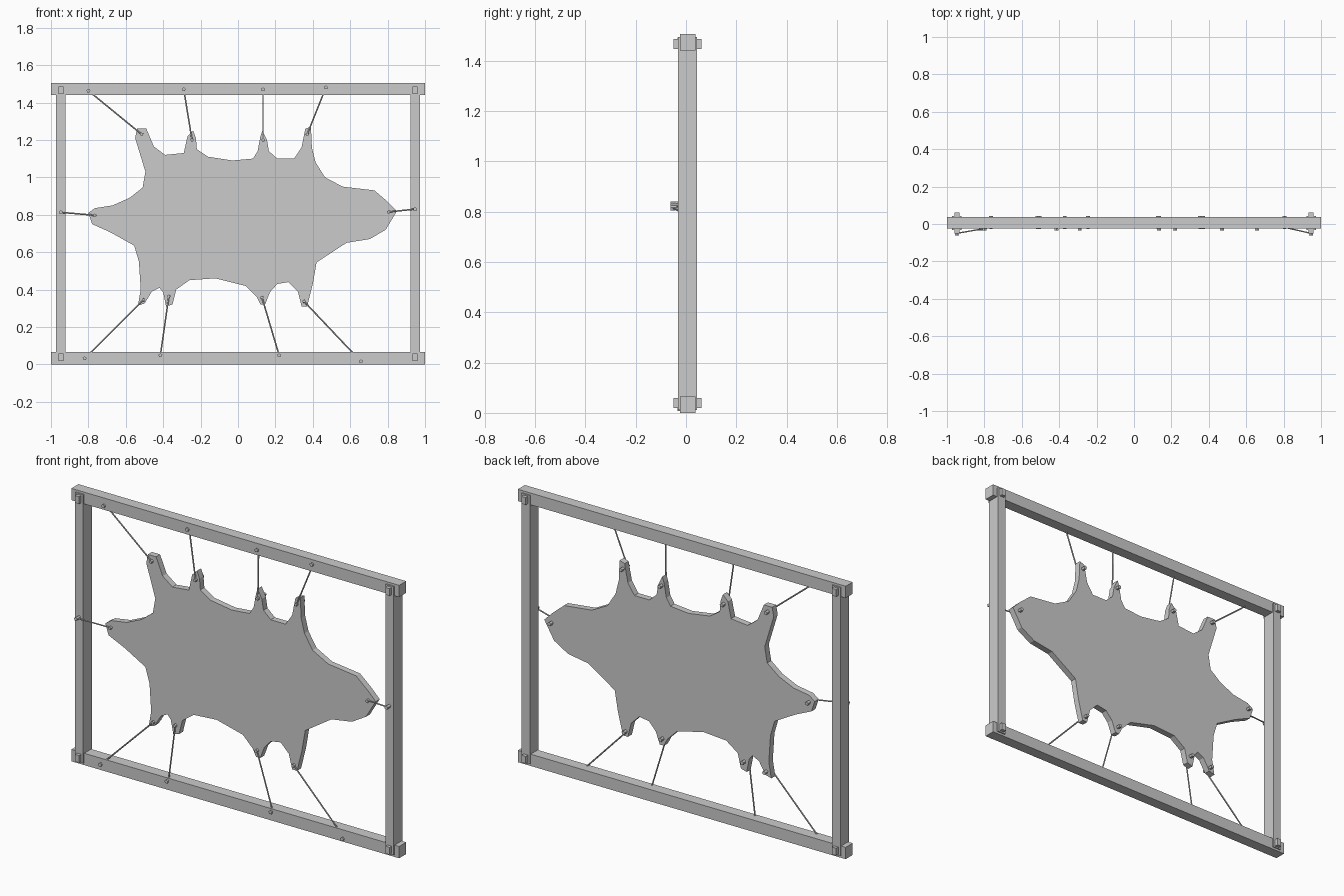
import bpy, bmesh, math
from mathutils import Vector

if "Cube" in bpy.data.objects:
    bpy.data.objects.remove(bpy.data.objects["Cube"])


def finish(name, bm):
    bmesh.ops.recalc_face_normals(bm, faces=bm.faces)
    me = bpy.data.meshes.new(name)
    bm.to_mesh(me)
    bm.free()
    ob = bpy.data.objects.new(name, me)
    bpy.context.collection.objects.link(ob)
    return ob


def box(name, x, y, z):
    bm = bmesh.new()
    bmesh.ops.create_cube(bm, size=1)
    for v in bm.verts:
        for i, (lo, hi) in enumerate((x, y, z)):
            v.co[i] = lo if v.co[i] < 0 else hi
    return finish(name, bm)


def rod(name, a, b, r1, r2, sides):
    a, b = Vector(a), Vector(b)
    d = b - a
    bm = bmesh.new()
    bmesh.ops.create_cone(bm, cap_ends=True, segments=sides,
                          radius1=r1, radius2=r2, depth=d.length)
    rot = d.to_track_quat('Z', 'Y')
    for v in bm.verts:
        v.co = rot @ v.co + (a + b) / 2
    return finish(name, bm)


# Frame: rails, posts and the pegs through each corner
for name, z in (("bottom", 0.0), ("top", 1.44)):
    box(name + "_rail", (-1, 1), (-0.024, 0.037), (z, z + 0.065))
for side, s in (("left", -1), ("right", 1)):
    x = s * 0.947
    box(side + "_post", (x - 0.025, x + 0.025), (-0.032, 0.044), (0.012, 1.493))
    for z in (0.039, 1.466):
        box(side + "_corner_peg", (x - 0.013, x + 0.013), (-0.05, 0.0625), (z - 0.02, z + 0.02))

# Stretched hide: outline in hundredths of a unit, clockwise from the top left leg
outline = [
    (-54, 126), (-49, 126), (-45, 116.5), (-39, 112), (-29, 113), (-27, 122),
    (-24, 125), (-22.5, 121), (-22, 115), (-16, 111), (-3, 109), (8, 110),
    (10.5, 114), (12, 122), (13, 125), (15.5, 120), (16.5, 114), (21, 110),
    (30, 110), (34, 116), (36, 126), (39, 127), (39.5, 116), (41.5, 108),
    (46.5, 100), (56, 95), (73, 93), (80, 87), (85, 82), (79, 72),
    (70.5, 67), (58, 65), (42, 54.5), (40, 43), (37, 31), (34, 31),
    (32, 39), (27, 44), (21, 43), (17, 38.5), (14.5, 32), (12, 32),
    (10, 36), (4, 42), (-12, 46), (-26, 45), (-33, 40), (-35, 32),
    (-38.5, 31), (-40, 38.5), (-42, 41), (-46, 39), (-50, 32.5), (-53.5, 31.5),
    (-52, 40), (-53, 55), (-55.5, 63.5), (-68, 70.5), (-78, 75), (-80, 81),
    (-76.5, 83.5), (-67, 85), (-58, 89), (-51, 94.5), (-49.5, 103), (-55, 121)]
bm = bmesh.new()
face = bm.faces.new([bm.verts.new((x / 100, -0.014, z / 100)) for x, z in outline])
ext = bmesh.ops.extrude_face_region(bm, geom=[face], use_keep_orig=True)
for v in ext["geom"]:
    if isinstance(v, bmesh.types.BMVert):
        v.co.y = 0.021
finish("hide", bm)

# Cords: frame end (x, z), hide end (x, z)
cords = [
    ((-0.80, 1.463), (-0.515, 1.23)), ((-0.29, 1.47), (-0.246, 1.20)),
    ((0.134, 1.47), (0.134, 1.20)), ((0.47, 1.48), (0.37, 1.23)),
    ((-0.82, 0.032), (-0.505, 0.345)), ((-0.415, 0.048), (-0.37, 0.364)),
    ((0.22, 0.048), (0.128, 0.358)), ((0.657, 0.016), (0.353, 0.337)),
    ((-0.947, 0.813), (-0.765, 0.797)), ((0.947, 0.83), (0.805, 0.815))]
for (fx, fz), (hx, hz) in cords:
    on_post = abs(fx) > 0.9
    fy = -0.05 if on_post else -0.012
    rod("cord", (fx, fy, fz), (hx, -0.018, hz), 0.004, 0.004, 6)
    # Pins: one in the frame, one through the hide
    front = -0.0625 if on_post else -0.034
    rod("frame_pin", (fx, front, fz), (fx, front + 0.045, fz), 0.011, 0.008, 5)
    rod("hide_pin", (hx, -0.028, hz), (hx, 0.043, hz), 0.009, 0.011, 5)
